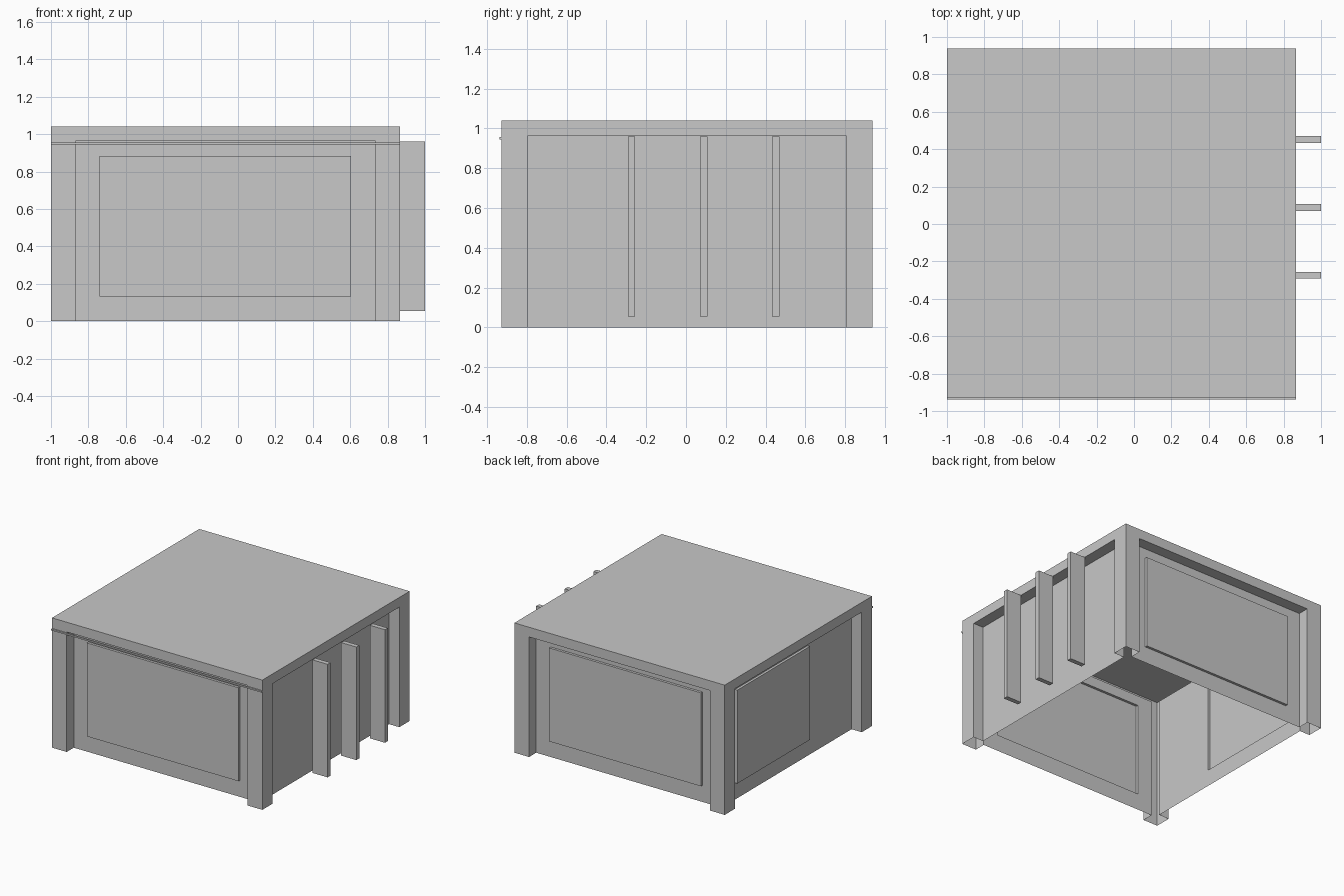
import bpy, bmesh, math
from mathutils import Matrix, Vector

if "Cube" in bpy.data.objects:
    bpy.data.objects.remove(bpy.data.objects["Cube"])

CX, CY = -0.0675, 0.0055      # centre of the square body
H = 0.9325                    # half width of the body
TOP, BAND = 1.04, 0.962       # roof top, underside of the roof edge
POST, DEPTH, RAISE = 0.13, 0.09, 0.02

grey = bpy.data.materials.new("light_grey")
grey.diffuse_color = (0.58, 0.58, 0.58, 1)
grey.use_nodes = True
grey.node_tree.nodes["Principled BSDF"].inputs["Base Color"].default_value = grey.diffuse_color


def finish(name, bm):
    bmesh.ops.remove_doubles(bm, verts=bm.verts, dist=0.0005)
    me = bpy.data.meshes.new(name)
    bm.to_mesh(me)
    bm.free()
    me.materials.append(grey)
    ob = bpy.data.objects.new(name, me)
    bpy.context.collection.objects.link(ob)
    return ob


def box(name, lo, hi):
    lo, hi = Vector(lo), Vector(hi)
    bm = bmesh.new()
    bmesh.ops.create_cube(bm, size=1, matrix=Matrix.Translation((lo + hi) / 2)
                          @ Matrix.Diagonal((*(hi - lo), 1)))
    return finish(name, bm)


def side_quads(name, side, quads):
    """Quads given for the front side, turned to the wanted side."""
    m = Matrix.Translation((CX, CY, 0)) @ Matrix.Rotation(side * math.pi / 2, 4, 'Z')
    bm = bmesh.new()
    for q in quads:
        bm.faces.new([bm.verts.new(m @ Vector(p)) for p in q])
    return finish(name, bm)


def upright(x0, x1, z0, z1, y):
    return [(x0, y, z0), (x1, y, z0), (x1, y, z1), (x0, y, z1)]


def ring(a, b):
    """Four quads joining two rectangles."""
    return [[a[i], a[(i + 1) % 4], b[(i + 1) % 4], b[i]] for i in range(4)]


W = H - POST                  # half width between posts
yo, yw = -H, -H + DEPTH       # outer plane and recessed wall plane
PANELS = {"front": (-W + POST, W - POST), "right": None,
          "back": (-W + POST, W - POST), "left": (-W + POST, 0.245)}

for k, (side, panel) in enumerate(PANELS.items()):
    # roof edge with its underside
    side_quads(side + "_roof_edge", k, [
        upright(-H, H, BAND, TOP, yo),
        [(-W, yo, BAND), (-W, yw, BAND), (W, yw, BAND), (W, yo, BAND)]])

    # corner post faces and their returns to the wall
    side_quads(side + "_posts", k, [
        upright(-H, -W, 0, BAND, yo),
        upright(W, H, 0, BAND, yo),
        [(-W, yo, 0), (-W, yw, 0), (-W, yw, BAND), (-W, yo, BAND)],
        [(W, yw, 0), (W, yo, 0), (W, yo, BAND), (W, yw, BAND)]])

    # recessed wall, with a raised panel where there is one
    wall = upright(-W, W, 0, BAND, yw)
    if panel:
        foot = upright(*panel, 0.133, 0.882, yw)
        face = upright(*panel, 0.133, 0.882, yw - RAISE)
        side_quads(side + "_wall", k, ring(wall, foot))
        side_quads(side + "_panel", k, ring(foot, face) + [face])
    else:
        side_quads(side + "_wall", k, [wall])

# roof top
side_quads("roof", 0, [[(-H, -H, TOP), (H, -H, TOP), (H, H, TOP), (-H, H, TOP)]])

# thin trim strip along the front
box("front_trim", (CX - H, -0.938, 0.944), (CX + H, CY - H, 0.956))

# upright fins standing off the right side
for i in range(3):
    y = -0.274 + 0.363 * i
    box(f"fin_{i + 1}", (CX + H, y - 0.0185, 0.054), (1.0, y + 0.0185, 0.96))
